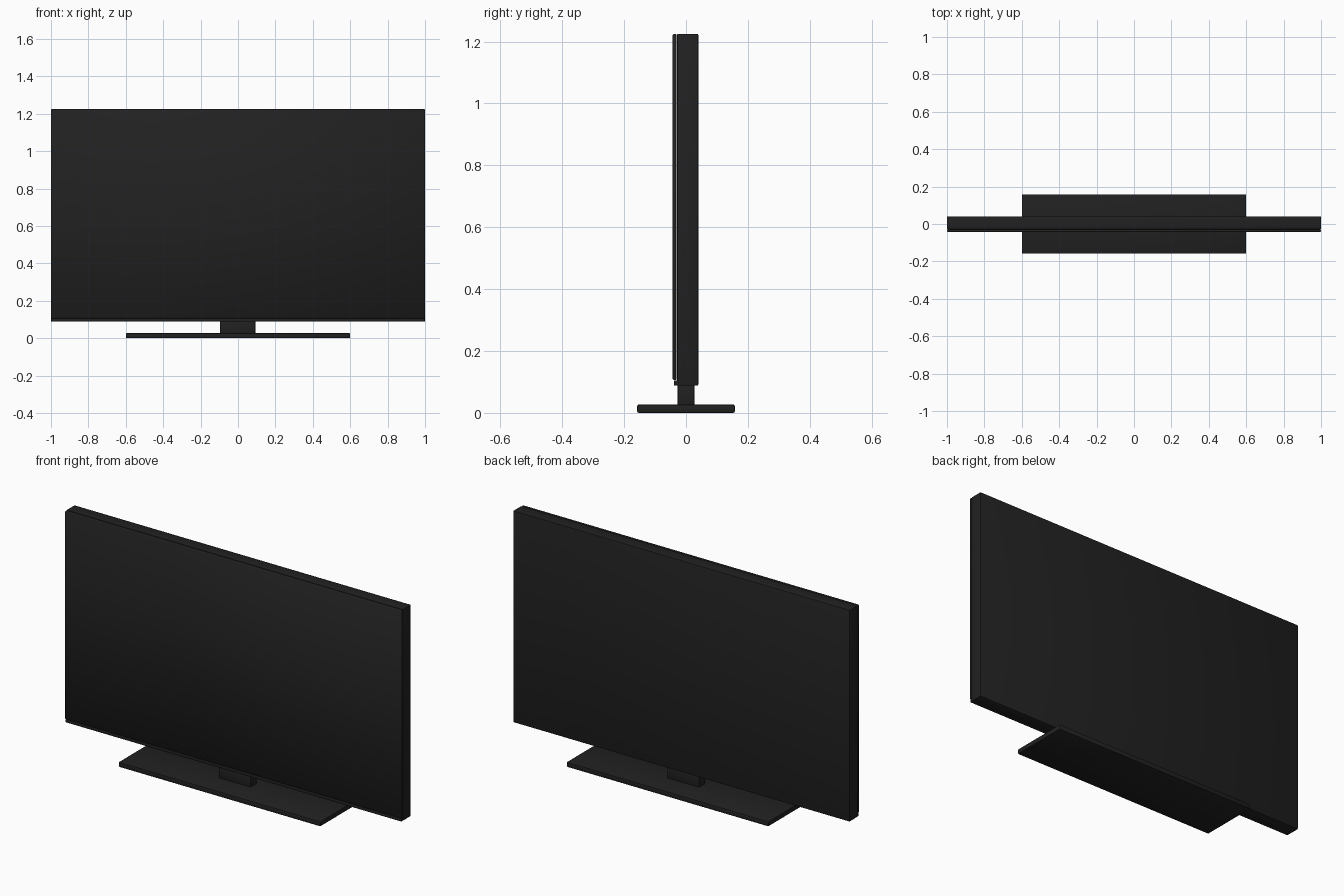
import bpy
from math import radians

cube = bpy.data.objects.get("Cube")
if cube:
    bpy.data.objects.remove(cube, do_unlink=True)


def material(name, rgb, roughness):
    m = bpy.data.materials.new(name)
    m.use_nodes = True
    m.diffuse_color = (*rgb, 1)
    bsdf = m.node_tree.nodes["Principled BSDF"]
    bsdf.inputs["Base Color"].default_value = (*rgb, 1)
    bsdf.inputs["Roughness"].default_value = roughness
    return m


black = material("black_plastic", (0.015, 0.015, 0.015), 0.5)


def box(name, x, y, z, bevel, segments=2, soft=False):
    """Bevelled box from (min, max) ranges on each axis."""
    ranges = (x, y, z)
    bpy.ops.mesh.primitive_cube_add(size=1, location=[(a + b) / 2 for a, b in ranges])
    ob = bpy.context.object
    ob.name = name
    ob.scale = [b - a for a, b in ranges]
    bpy.ops.object.transform_apply(location=False, rotation=False, scale=True)
    ob.data.materials.append(black)
    mod = ob.modifiers.new("rounded_edges", "BEVEL")
    mod.width = bevel
    mod.segments = segments
    bpy.ops.object.modifier_apply(modifier=mod.name)
    if soft:
        bpy.ops.object.shade_smooth()
    else:
        bpy.ops.object.shade_smooth_by_angle(angle=radians(30))
    return ob


# Display: rear housing, glossy front sheet and the chin strip beneath it
box("rear_housing", (-1, 1), (-0.029, 0.04), (0.088, 1.225), 0.004)
box("screen", (-1, 1), (-0.043, -0.03), (0.106, 1.225), 0.004, 1, soft=True)
box("chin_strip", (-0.998, 0.998), (-0.039, -0.024), (0.088, 0.105), 0.002)

# Stand: short neck on a wide flat foot
box("stand_neck", (-0.097, 0.093), (-0.027, 0.027), (0.02, 0.095), 0.004)
box("stand_foot", (-0.6, 0.6), (-0.158, 0.158), (0, 0.027), 0.005)
